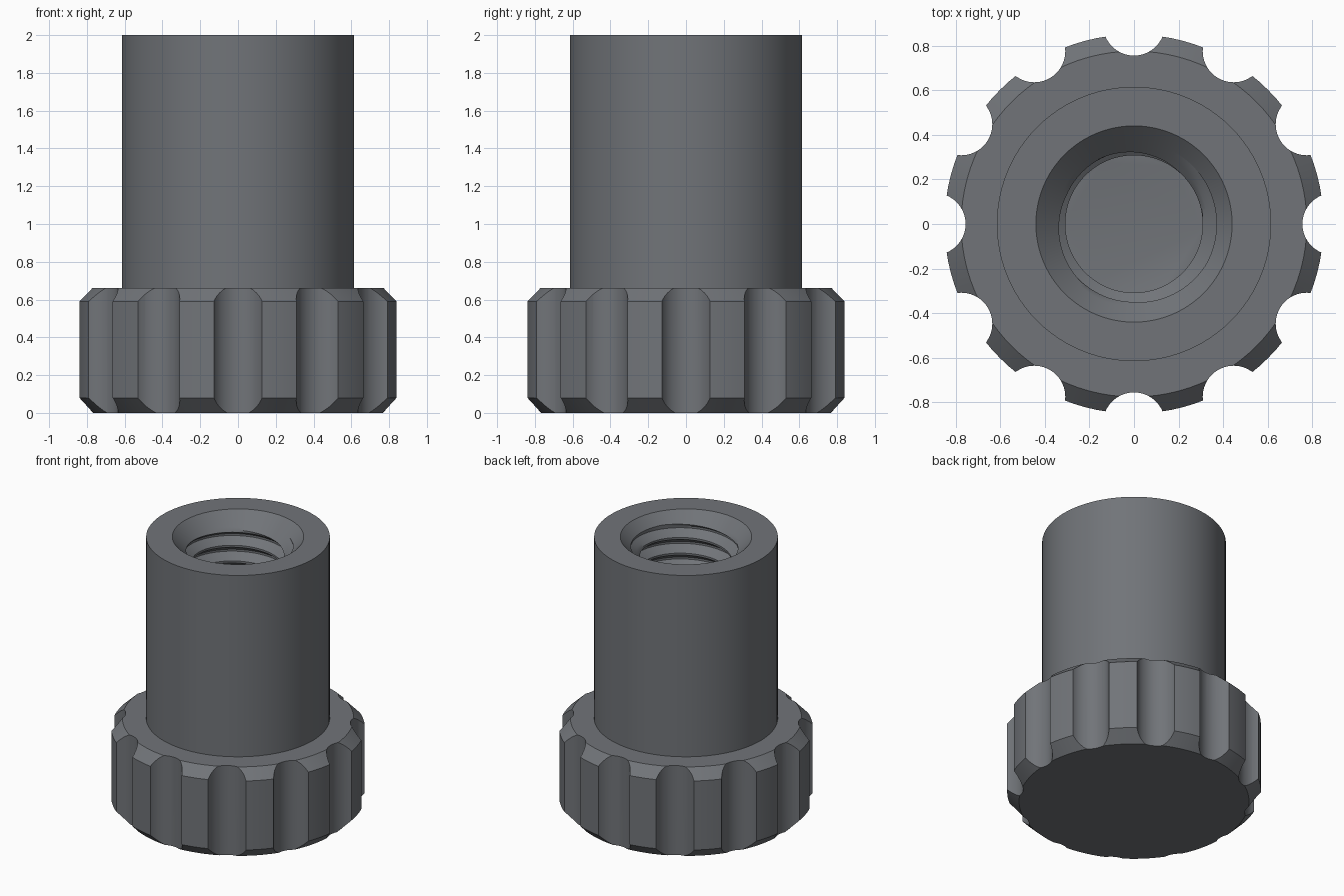
import bpy, bmesh, math
from math import cos, sin, tau

if "Cube" in bpy.data.objects:
    bpy.data.objects.remove(bpy.data.objects["Cube"])

# One dark grey colour for the whole part
grey = bpy.data.materials.new("dark grey")
grey.diffuse_color = (0.165, 0.175, 0.19, 1)
grey.use_nodes = True
grey.node_tree.nodes["Principled BSDF"].inputs["Base Color"].default_value = grey.diffuse_color

SEG = 96
BODY_R, TOP_Z, KNOB_Z = 0.615, 2.0, 0.66


def lathe(bm, profile, seg=SEG):
    """Revolve (radius, z) points about the z axis."""
    rings = [[bm.verts.new((r * cos(tau * j / seg), r * sin(tau * j / seg), z))
              for j in range(seg)] for r, z in profile]
    for a, b in zip(rings, rings[1:]):
        for j in range(seg):
            k = (j + 1) % seg
            bm.faces.new((a[j], a[k], b[k], b[j]))
    return rings


def finish(name, bm, normals=True):
    bmesh.ops.remove_doubles(bm, verts=bm.verts, dist=1e-5)
    if normals:
        bmesh.ops.recalc_face_normals(bm, faces=bm.faces)
    mesh = bpy.data.meshes.new(name)
    bm.to_mesh(mesh)
    bm.free()
    mesh.materials.append(grey)
    ob = bpy.data.objects.new(name, mesh)
    bpy.context.collection.objects.link(ob)
    return ob


def smooth(ob, angle=30):
    bpy.ops.object.select_all(action='DESELECT')
    ob.select_set(True)
    bpy.context.view_layer.objects.active = ob
    bpy.ops.object.shade_smooth_by_angle(angle=math.radians(angle))


# Knob: chamfered disc with a hidden pocket for the sleeve
bm = bmesh.new()
rings = lathe(bm, [(0.77, 0), (0.85, 0.08), (0.85, 0.59), (0.775, KNOB_Z),
                   (0.45, KNOB_Z), (0.45, 0.2)])
bm.faces.new(rings[0])
bm.faces.new(rings[-1])
knob = finish("knob", bm)

# Twelve round grip grooves, cut by one cutter
bm = bmesh.new()
for i in range(12):
    a = tau * i / 12
    made = bmesh.ops.create_cone(bm, cap_ends=True, segments=40, radius1=0.139,
                                 radius2=0.139, depth=1.2)
    bmesh.ops.translate(bm, verts=made["verts"],
                        vec=(0.894 * cos(a), 0.894 * sin(a), 0.33))
cutter = finish("groove_cutter", bm)
cutter.hide_render = True
cut = knob.modifiers.new("grooves", 'BOOLEAN')
cut.operation = 'DIFFERENCE'
cut.solver = 'EXACT'
cut.object = cutter
bpy.context.view_layer.objects.active = knob
bpy.ops.object.modifier_apply(modifier=cut.name)
bpy.data.objects.remove(cutter)
smooth(knob, 25)

# Sleeve: outer wall, flat rim and countersink
MINOR, MAJOR, PITCH, FLOOR = 0.308, 0.37, 0.1156, 0.35
RIM_R = 0.44
cone_z = TOP_Z - (RIM_R - MAJOR)
bm = bmesh.new()
lathe(bm, [(BODY_R, KNOB_Z), (BODY_R, TOP_Z), (RIM_R, TOP_Z), (MAJOR, cone_z)])

# Threaded bore: rows follow the helix and are trimmed at both ends
ROWS = 8
DEPTH = (0, 0, 0.33, 0.67, 1, 1, 0.67, 0.33)
turns = math.ceil((cone_z - FLOOR) / PITCH) + 2
grid = []
for i in range(turns * ROWS + 1):
    row = []
    for j in range(SEG + 1):
        a = tau * j / SEG
        z = FLOOR + PITCH * (i / ROWS + j / SEG - 1.0)
        r = MINOR + (MAJOR - MINOR) * DEPTH[i % ROWS]
        r = max(r, RIM_R - (TOP_Z - z))
        if z >= cone_z:
            z, r = cone_z, MAJOR
        elif z <= FLOOR:
            z, r = FLOOR, MINOR
        row.append(bm.verts.new((r * cos(a), r * sin(a), z)))
    grid.append(row)
for a, b in zip(grid, grid[1:]):
    for j in range(SEG):
        if b[j + 1].co.z > FLOOR and a[j].co.z < cone_z:
            bm.faces.new((a[j + 1], a[j], b[j], b[j + 1]))

# Flat floor of the blind bore
floor = [bm.verts.new((MINOR * cos(tau * j / SEG), MINOR * sin(tau * j / SEG), FLOOR))
         for j in range(SEG)]
bm.faces.new(floor)
sleeve = finish("threaded_sleeve", bm, normals=False)
smooth(sleeve)
